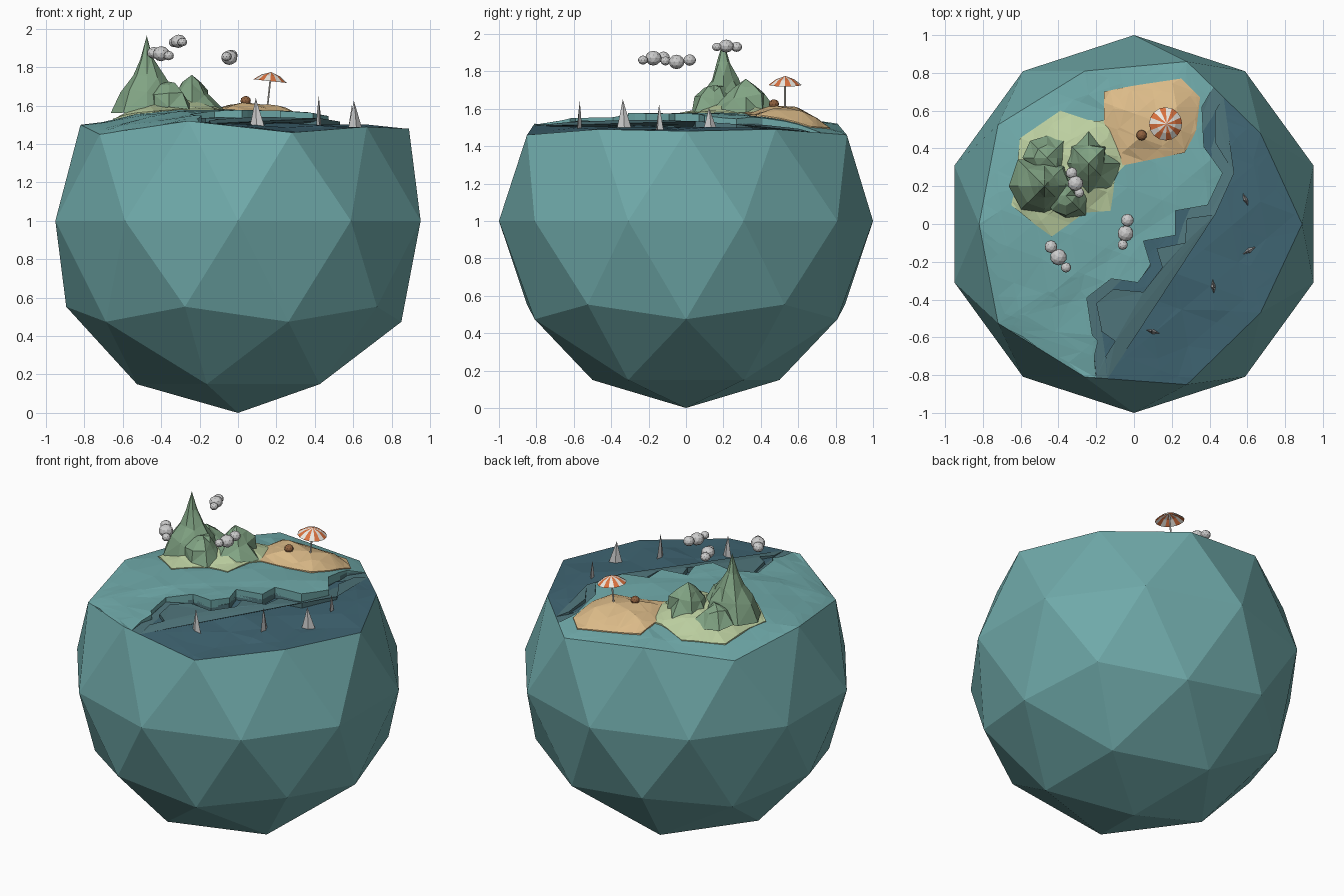
import bpy, bmesh, math, random
from mathutils import Vector, Matrix, noise
from mathutils.geometry import intersect_point_line

if "Cube" in bpy.data.objects:
    bpy.data.objects.remove(bpy.data.objects["Cube"])

random.seed(4)


def material(name, r, g, b):
    m = bpy.data.materials.new(name)
    m.diffuse_color = (r, g, b, 1)
    m.use_nodes = True
    m.node_tree.nodes["Principled BSDF"].inputs["Base Color"].default_value = m.diffuse_color
    return m


WATER = material("water", 0.16, 0.40, 0.40)
DEEP = material("deep_water", 0.05, 0.13, 0.17)
STEP = material("step", 0.08, 0.18, 0.20)
SAND = material("sand", 0.72, 0.50, 0.25)
GRASS = material("grass", 0.50, 0.62, 0.35)
ROCK = material("hill", 0.22, 0.37, 0.23)
ORANGE = material("orange", 0.72, 0.17, 0.05)
WHITE = material("white", 0.85, 0.82, 0.76)
BROWN = material("brown", 0.28, 0.12, 0.05)


def finish(bm, name, *mats):
    bmesh.ops.recalc_face_normals(bm, faces=bm.faces)
    me = bpy.data.meshes.new(name)
    bm.to_mesh(me)
    bm.free()
    for m in mats:
        me.materials.append(m)
    ob = bpy.data.objects.new(name, me)
    bpy.context.collection.objects.link(ob)
    return ob


# Rim where the globe's cap is cut away
RIM = [Vector(p) for p in [
    (0.89, 0, 1.48), (0.67, 0.48, 1.49), (0.28, 0.86, 1.46), (-0.26, 0.81, 1.52),
    (-0.72, 0.525, 1.45), (-0.82, 0, 1.50), (-0.72, -0.525, 1.45),
    (-0.26, -0.81, 1.52), (0.28, -0.85, 1.46), (0.67, -0.47, 1.49)]]

# Globe
bm = bmesh.new()
bmesh.ops.create_icosphere(bm, subdivisions=2, radius=1, matrix=Matrix.Translation((0, 0, 1)))
bmesh.ops.delete(bm, geom=[v for v in bm.verts if v.co.z > 1.6], context='VERTS')
for v in bm.verts:
    if v.co.z > 1.4:
        v.co = min(RIM, key=lambda p: (p - v.co).length)
finish(bm, "globe", WATER)


def surface(x, y, top, power):
    """Height of a sea layer: meets the rim, swells to top in the middle."""
    p = Vector((x, y))
    for i, a in enumerate(RIM):
        b = RIM[(i + 1) % len(RIM)]
        ca, cb = a.xy.cross(p), p.cross(b.xy)
        if ca >= -1e-6 and cb >= -1e-6 and ca + cb > 1e-6:
            r = a.lerp(b, ca / (ca + cb))
            t = min(1, p.length / r.xy.length)
            swell = 0.016 * noise.noise((x * 5, y * 5, top * 9)) * min(1, (1 - t) * 6)
            return r.z + (top - r.z) * (1 - t ** power) + swell
    return top


def patch(name, pts, height, mat, cell=0.17, skirt=0.05):
    """Flat outline cut into a triangle grid, lifted by height(x, y), with side walls."""
    bm = bmesh.new()
    bm.faces.new([bm.verts.new((x, y, 0)) for x, y in pts])
    bmesh.ops.triangulate(bm, faces=bm.faces[:], ngon_method='EAR_CLIP')
    if cell:
        for ang in (10, 70, 130):
            n = Vector((math.cos(math.radians(ang)), math.sin(math.radians(ang)), 0))
            for k in range(-int(1 / cell), int(1 / cell) + 1):
                bmesh.ops.bisect_plane(bm, geom=bm.verts[:] + bm.edges[:] + bm.faces[:],
                                       plane_co=n * k * cell, plane_no=n)
        bmesh.ops.remove_doubles(bm, verts=bm.verts[:], dist=0.012)
        bmesh.ops.triangulate(bm, faces=bm.faces[:])
    for v in bm.verts:
        v.co.z = height(v.co.x, v.co.y)
    edge = [e for e in bm.edges if e.is_boundary]
    out = bmesh.ops.extrude_edge_only(bm, edges=edge)["geom"]
    for v in out:
        if isinstance(v, bmesh.types.BMVert):
            v.co.z -= skirt
    return finish(bm, name, mat)


# Stepped coast: upper edge and lower edge, back to front
upper = [(0.42, 0.724), (0.36, 0.62), (0.37, 0.41), (0.47, 0.27), (0.39, 0.10), (0.22, 0.07),
         (0.22, -0.06), (0.05, -0.09), (0.09, -0.22), (0.02, -0.31), (-0.12, -0.29),
         (-0.25, -0.39), (-0.22, -0.59), (-0.19, -0.62), (-0.21, -0.70), (-0.20, -0.814)]
lower = [(0.475, 0.67), (0.43, 0.60), (0.43, 0.43), (0.53, 0.27), (0.43, 0.05), (0.28, 0.03),
         (0.27, -0.10), (0.12, -0.13), (0.15, -0.23), (0.05, -0.36), (-0.11, -0.345),
         (-0.20, -0.42), (-0.17, -0.57), (-0.10, -0.62), (-0.15, -0.70), (-0.14, -0.819)]
rim = [(p.x, p.y) for p in RIM]


def shallow(x, y):
    return surface(x, y, 1.575, 3)


patch("shallow_sea", upper + rim[7:1:-1], shallow, WATER)
patch("coast_step", upper + lower[::-1], lambda x, y: surface(x, y, 1.54, 3), STEP, cell=0)
patch("deep_sea", lower + rim[8:] + rim[:2], lambda x, y: surface(x, y, 1.505, 2), DEEP)


def dome(pts, lift, width):
    """Height that rises from the outline of an island to a plateau."""
    def height(x, y):
        d = 9
        for a, b in zip(pts, pts[1:] + pts[:1]):
            a, b, p = Vector((*a, 0)), Vector((*b, 0)), Vector((x, y, 0))
            q, t = intersect_point_line(p, a, b)
            d = min(d, (a.lerp(b, min(1, max(0, t))) - p).length)
        bump = 0.02 * noise.noise((x * 9, y * 9, 3))
        k = min(1, d / width)
        return shallow(x, y) + 0.006 + (lift + bump) * k
    return height


# Island: grass and beach
grass = [(-0.61, 0.45), (-0.39, 0.60), (-0.24, 0.55), (-0.14, 0.55), (-0.08, 0.40), (-0.05, 0.31),
         (-0.10, 0.26), (-0.12, 0.07), (-0.26, 0.06), (-0.44, -0.07), (-0.65, 0.10), (-0.62, 0.23)]
beach = [(-0.16, 0.70), (-0.02, 0.73), (0.25, 0.77), (0.35, 0.67), (0.33, 0.50), (0.28, 0.38),
         (-0.06, 0.31), (-0.10, 0.41), (-0.16, 0.54)]
patch("grass", grass, dome(grass, 0.06, 0.14), GRASS, cell=0.11)
patch("beach", beach, dome(beach, 0.058, 0.13), SAND, cell=0.11)


def rings(name, profile, n, jitter, mats, matrix):
    """Lathe of (radius, z) rings ending in a point, optionally ragged."""
    bm = bmesh.new()
    prev = None
    for r, z in profile[:-1]:
        row = []
        for i in range(n):
            a = 2 * math.pi * i / n
            s = r * (1 + random.uniform(-jitter, jitter))
            dz = random.uniform(-jitter, jitter) * 0.08
            row.append(bm.verts.new((s * math.cos(a), s * math.sin(a), z + dz)))
        if prev:
            for i in range(n):
                j = (i + 1) % n
                f = bm.faces.new((prev[i], prev[j], row[j], row[i]))
                f.material_index = i % len(mats)
        prev = row
    tip = bm.verts.new((0, 0, profile[-1][1]))
    for i in range(n):
        bm.faces.new((prev[i], prev[(i + 1) % n], tip)).material_index = i % len(mats)
    if jitter:
        bmesh.ops.triangulate(bm, faces=bm.faces[:])
    bm.transform(matrix)
    return finish(bm, name, *mats)


# Hills
hills = [("tall_peak", -0.475, 0.20, [(0.17, 1.57), (0.12, 1.68), (0.07, 1.76), (0.035, 1.85), (0, 1.965)]),
         ("round_peak", -0.24, 0.32, [(0.155, 1.58), (0.10, 1.67), (0.06, 1.725), (0, 1.76)]),
         ("low_peak", -0.36, 0.15, [(0.13, 1.58), (0.09, 1.66), (0.05, 1.705), (0, 1.725)]),
         ("back_peak", -0.46, 0.35, [(0.11, 1.58), (0.06, 1.66), (0, 1.69)])]
for name, x, y, prof in hills:
    rings(name, prof, 8, 0.2, [ROCK], Matrix.Translation((x, y, 0)))

# Umbrella: striped canopy and pole, leaning slightly
lean = Matrix.Translation((0.152, 0.53, 1.58)) @ Matrix.Rotation(math.radians(6), 4, 'Y')
rings("umbrella_canopy", [(0.088, 0.148), (0.05, 0.177), (0, 0.196)], 16, 0, [ORANGE, WHITE], lean)
bm = bmesh.new()
bmesh.ops.create_cone(bm, cap_ends=True, segments=6, radius1=0.005, radius2=0.005, depth=0.19,
                      matrix=lean @ Matrix.Translation((0, 0, 0.095)))
finish(bm, "umbrella_pole", WHITE)


def blobs(name, items, subdiv, squash, *mats):
    bm = bmesh.new()
    for x, y, z, r in items:
        bmesh.ops.create_icosphere(bm, subdivisions=subdiv, radius=r,
                                   matrix=Matrix.Translation((x, y, z)) @ Matrix.Diagonal((1, 1, squash, 1)))
    return finish(bm, name, *mats)


# Small boulder on the beach and clouds
blobs("beach_boulder", [(0.04, 0.47, 1.625, 0.028)], 2, 0.9, BROWN)
blobs("cloud_left", [(-0.44, -0.12, 1.875, 0.034), (-0.40, -0.175, 1.87, 0.044), (-0.36, -0.23, 1.86, 0.027)], 2, 0.9)
blobs("cloud_right", [(-0.035, 0.02, 1.86, 0.034), (-0.045, -0.05, 1.85, 0.043), (-0.06, -0.11, 1.855, 0.027)], 2, 0.9)
blobs("cloud_back", [(-0.33, 0.27, 1.93, 0.031), (-0.31, 0.215, 1.935, 0.041), (-0.29, 0.165, 1.93, 0.026)], 2, 0.85)


# Fins in the deep water
def fin(name, x, y, top, turn):
    bm = bmesh.new()
    rows = []
    for z, half, thick, shift in [(1.48, 0.042, 0.014, 0), (1.48 + (top - 1.48) * 0.55, 0.019, 0.008, -0.004)]:
        rows.append([bm.verts.new(p) for p in [(shift - half, 0, z), (shift, -thick, z),
                                               (shift + half, 0, z), (shift, thick, z)]])
    tip = bm.verts.new((-0.008, 0, top))
    for i in range(4):
        j = (i + 1) % 4
        bm.faces.new((rows[0][i], rows[0][j], rows[1][j], rows[1][i]))
        bm.faces.new((rows[1][i], rows[1][j], tip))
    bm.faces.new(rows[0][::-1])
    bm.transform(Matrix.Translation((x, y, 0)) @ Matrix.Rotation(math.radians(turn), 4, 'Z'))
    finish(bm, name)


for i, f in enumerate([(0.10, -0.57, 1.64, -15), (0.42, -0.33, 1.65, 95),
                       (0.61, -0.14, 1.625, 30), (0.59, 0.13, 1.605, 112)]):
    fin(f"fin_{i + 1}", *f)
